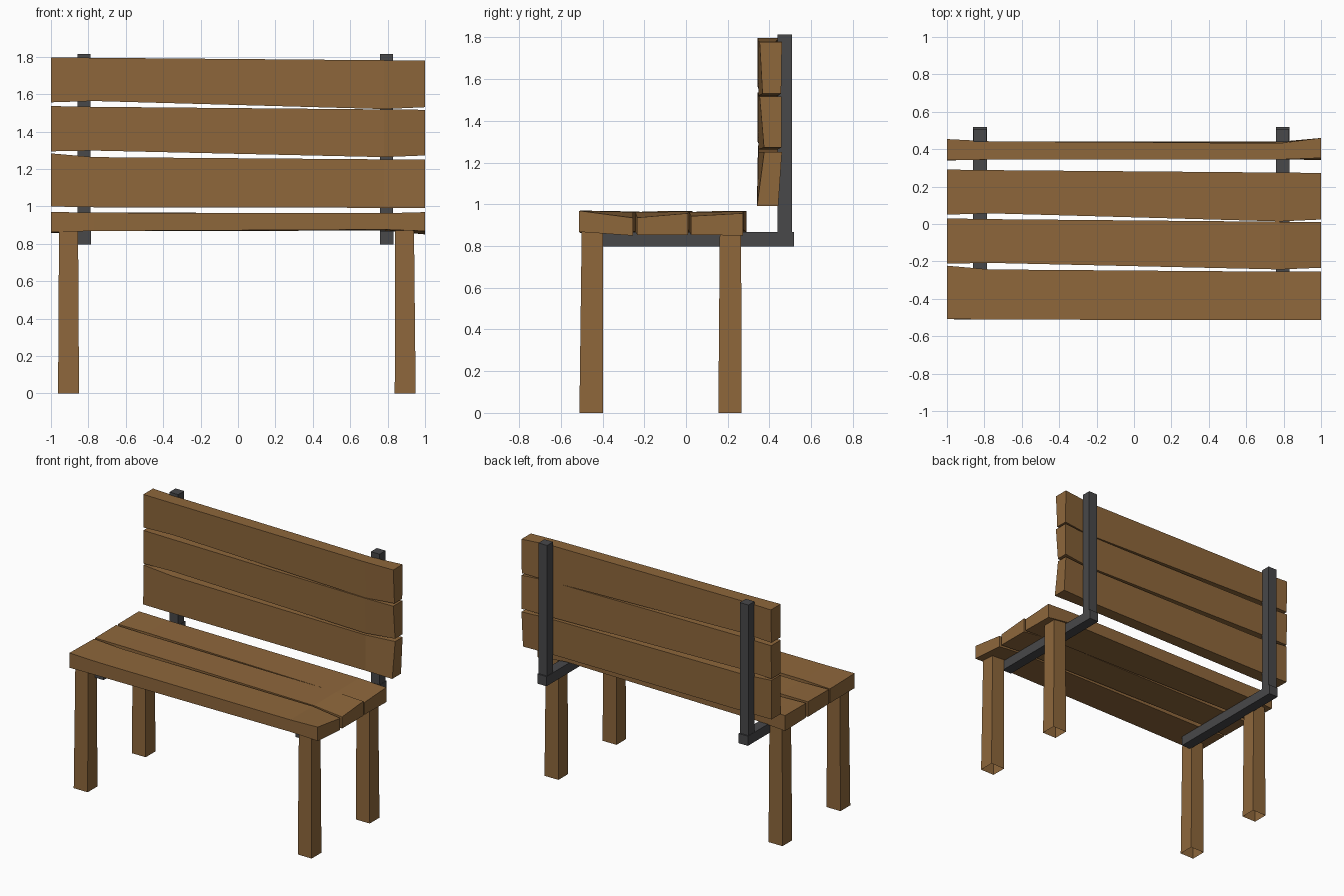
import bpy, bmesh
from mathutils import Vector

if "Cube" in bpy.data.objects:
    bpy.data.objects.remove(bpy.data.objects["Cube"])


def material(name, rgb):
    m = bpy.data.materials.new(name)
    m.diffuse_color = (*rgb, 1.0)
    m.use_nodes = True
    m.node_tree.nodes["Principled BSDF"].inputs["Base Color"].default_value = m.diffuse_color
    return m


wood = material("brown wood", (0.27, 0.135, 0.044))
metal = material("dark metal", (0.065, 0.065, 0.068))


def loft(name, rings, mat, cap_start=True):
    """Join four-cornered rings into a flat-faced bar."""
    bm = bmesh.new()
    vs = [[bm.verts.new(Vector(p)) for p in r] for r in rings]
    for a, b in zip(vs, vs[1:]):
        for i in range(4):
            j = (i + 1) % 4
            bm.faces.new((a[i], a[j], b[j], b[i]))
    if cap_start:
        bm.faces.new(vs[0][::-1])
    bm.faces.new(vs[-1])
    bmesh.ops.recalc_face_normals(bm, faces=bm.faces)
    me = bpy.data.meshes.new(name)
    bm.to_mesh(me)
    bm.free()
    me.materials.append(mat)
    ob = bpy.data.objects.new(name, me)
    bpy.context.collection.objects.link(ob)
    return ob


def box(name, x0, x1, y0, y1, z0, z1, mat):
    ring = lambda z: [(x0, y0, z), (x1, y0, z), (x1, y1, z), (x0, y1, z)]
    return loft(name, [ring(z0), ring(z1)], mat)


# Warped planks: x, front y, back y, top z front/back, bottom z front/back
planks = {
    "front": [(-1.0, -0.507, -0.223, 0.970, 0.965, 0.863, 0.862),
              (-0.77, -0.511, -0.243, 0.966, 0.963, 0.868, 0.868),
              (0.78, -0.514, -0.255, 0.963, 0.963, 0.876, 0.870),
              (1.0, -0.514, -0.255, 0.969, 0.935, 0.868, 0.850)],
    "middle": [(-1.0, -0.212, 0.030, 0.966, 0.968, 0.862, 0.858),
               (-0.77, -0.208, 0.026, 0.963, 0.966, 0.868, 0.870),
               (0.78, -0.243, 0.012, 0.963, 0.965, 0.872, 0.878),
               (1.0, -0.234, 0.010, 0.936, 0.957, 0.852, 0.852)],
    "rear": [(-1.0, 0.050, 0.291, 0.966, 0.968, 0.862, 0.856),
             (-0.77, 0.057, 0.288, 0.963, 0.966, 0.868, 0.868),
             (0.78, 0.014, 0.275, 0.963, 0.965, 0.872, 0.878),
             (1.0, 0.024, 0.273, 0.943, 0.957, 0.854, 0.850)],
}
back_names = {"front": "lower", "middle": "middle", "rear": "upper"}
for key, stations in planks.items():
    rings = [[(x, y0, b0), (x, y1, b1), (x, y1, t1), (x, y0, t0)]
             for x, y0, y1, t0, t1, b0, b1 in stations]
    loft(f"seat_plank_{key}", rings, wood)
    # The backrest repeats the seat planks, turned upright
    upright = [[(x, 1.31 - z, y + 1.506) for x, y, z in r] for r in rings]
    loft(f"back_plank_{back_names[key]}", upright, wood)

# Slightly tapered legs, open underneath
for side, xb, xt in (("left", -0.906, -0.906), ("right", 0.894, 0.89)):
    for end, yb, yt in (("front", -0.455, -0.449), ("rear", 0.211, 0.213)):
        rings = []
        for x, y, z, h in ((xb, yb, 0.0, 0.056), (xt, yt, 0.872, 0.051)):
            rings.append([(x - h, y - h, z), (x + h, y - h, z),
                          (x + h, y + h, z), (x - h, y + h, z)])
        loft(f"{end}_leg_{side}", rings, wood, cap_start=False)

# Metal brackets: bar under the seat and post behind the backrest
for side, x in (("left", -0.823), ("right", 0.795)):
    box(f"seat_bar_{side}", x - 0.037, x + 0.037, -0.42, 0.518, 0.797, 0.867, metal)
    box(f"back_post_{side}", x - 0.035, x + 0.035, 0.439, 0.508, 0.80, 1.815, metal)
